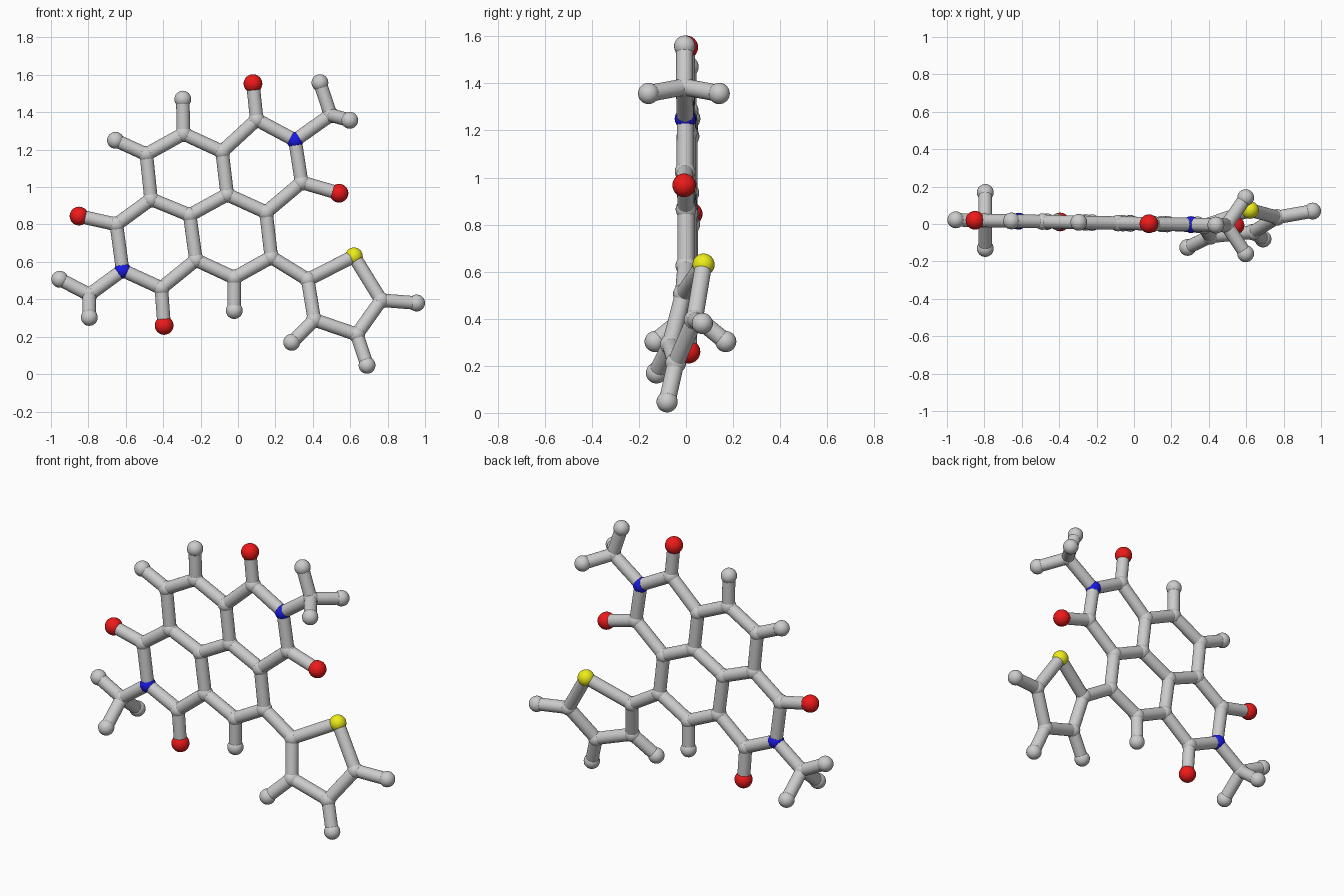
import bpy, bmesh
from mathutils import Vector, Matrix

if "Cube" in bpy.data.objects:
    bpy.data.objects.remove(bpy.data.objects["Cube"])

BOND_R = 0.036


def core(x, z):
    """Point on the nearly flat fused-ring plane."""
    return Vector((x, 0.003 - 0.02 * x, z))


def side(x, z):
    """Point on the twisted five-sided ring plane."""
    return Vector((x, -0.232 + 0.2 * x + 0.29 * z, z))


def points(f, pairs):
    return [f(x, z) for x, z in pairs]


# Fused six-sided rings, carbonyl and methyl carbons
core_carbon = points(core, [
    (-.49, 1.175), (-.292, 1.285), (-.085, 1.19), (-.058, .96), (-.258, .85), (-.465, .935),
    (.10, 1.36), (.34, 1.025), (.15, .865), (.178, .625), (-.02, .515), (-.225, .61),
    (-.41, .46), (-.65, .80), (.495, 1.385), (-.795, .425)])
# Five-sided ring carbons
side_carbon = points(side, [(.373, .505), (.765, .395), (.635, .212), (.408, .29)])
nitrogen = points(core, [(.305, 1.25), (-.617, .555)])
oxygen = points(core, [(.08, 1.553), (.54, .967), (-.395, .26), (-.85, .845)])
sulfur = points(side, [(.62, .63)])

# Hydrogens: ring tips plus three on each methyl
hydrogen = points(core, [(-.655, 1.25), (-.295, 1.47), (-.02, .34), (.438, 1.558), (-.953, .507)])
hydrogen += points(side, [(.955, .38), (.69, .047), (.287, .17)])
for x, z in [(.597, 1.357), (-.795, .303)]:
    for s in (-1, 1):
        hydrogen.append(core(x, z) + Vector((0, .15 * s, 0)))


def finish(name, bm, color=None):
    me = bpy.data.meshes.new(name)
    for f in bm.faces:
        f.smooth = True
    bm.to_mesh(me)
    bm.free()
    ob = bpy.data.objects.new(name, me)
    bpy.context.collection.objects.link(ob)
    if color:
        mat = bpy.data.materials.new(name + "_color")
        mat.diffuse_color = color
        mat.use_nodes = True
        mat.node_tree.nodes["Principled BSDF"].inputs["Base Color"].default_value = mat.diffuse_color
        me.materials.append(mat)


def balls(name, centres, r, color=None):
    bm = bmesh.new()
    for c in centres:
        bmesh.ops.create_uvsphere(bm, u_segments=24, v_segments=16, radius=r,
                                  matrix=Matrix.Translation(c))
    finish(name, bm, color)


def sticks(name, pairs):
    bm = bmesh.new()
    for a, b in pairs:
        d = b - a
        m = Matrix.Translation((a + b) / 2) @ d.to_track_quat('Z', 'Y').to_matrix().to_4x4()
        bmesh.ops.create_cone(bm, cap_ends=False, segments=24, radius1=BOND_R,
                              radius2=BOND_R, depth=d.length, matrix=m)
    finish(name, bm)


# Atom balls
balls("carbon_balls", core_carbon + side_carbon, .044)
balls("hydrogen_balls", hydrogen, .045)
balls("nitrogen_balls", nitrogen, .045, (0.01, 0.01, 0.8, 1))
balls("oxygen_balls", oxygen, .05, (0.85, 0.01, 0.01, 1))
balls("sulfur_ball", sulfur, .047, (0.85, 0.85, 0.01, 1))

# Bond sticks join neighbours; tip atoms never join each other
inner = core_carbon + side_carbon + nitrogen + sulfur
tips = oxygen + hydrogen
ring_pairs = [(a, b) for i, a in enumerate(inner) for b in inner[i + 1:]
              if (a - b).length < .31]
tip_pairs = [(min(inner, key=lambda c: (c - t).length), t) for t in tips]
sticks("ring_bonds", ring_pairs)
sticks("tip_bonds", tip_pairs)
